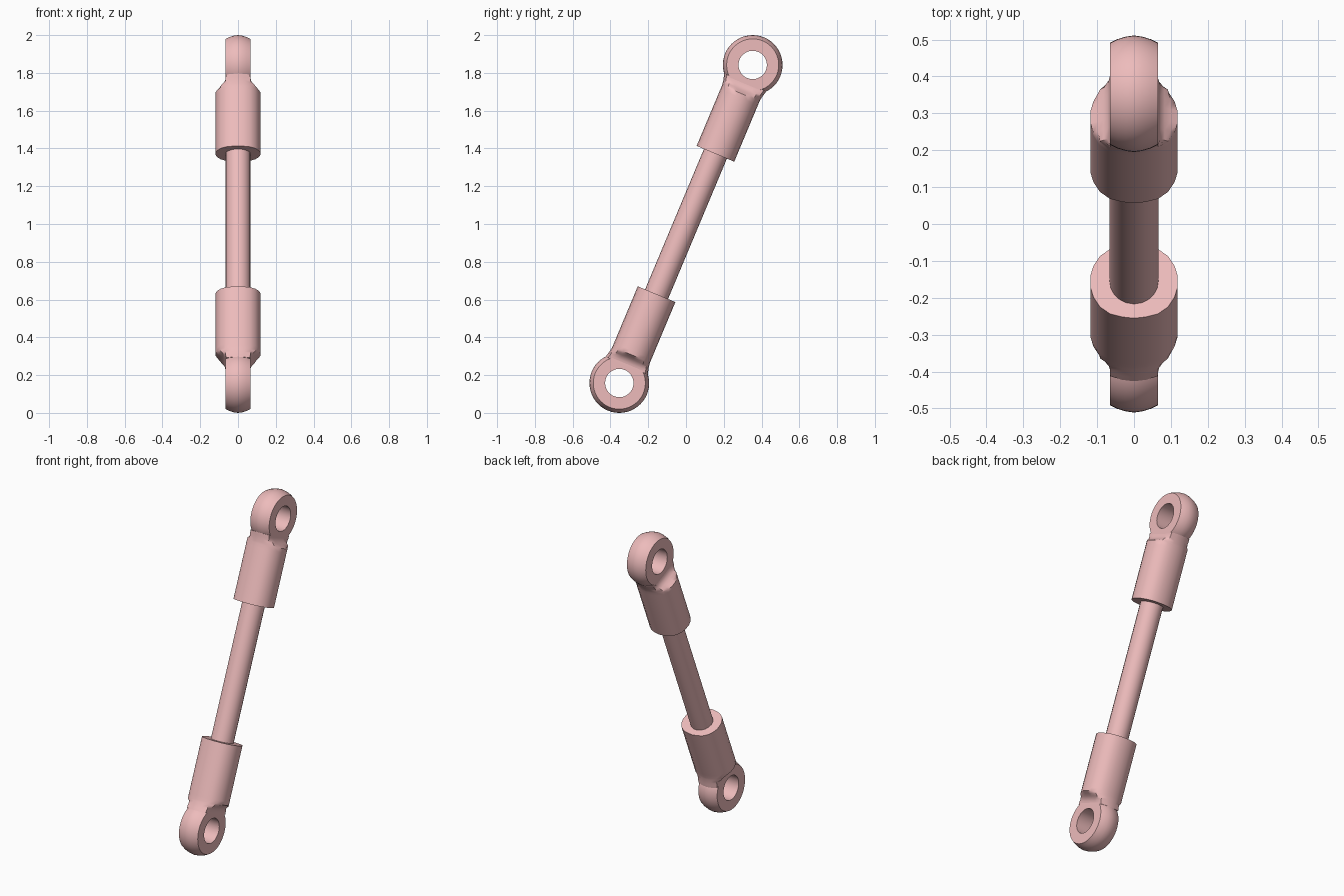
import bpy, bmesh, math

if "Cube" in bpy.data.objects:
    bpy.data.objects.remove(bpy.data.objects["Cube"])

# Slanted axis between the two eye centres
HALF_Y, HALF_Z = 0.353, 0.842
HALF_LEN = math.hypot(HALF_Y, HALF_Z)
S, C = HALF_Y / HALF_LEN, HALF_Z / HALF_LEN

mat = bpy.data.materials.new("pink")
mat.diffuse_color = (0.85, 0.5, 0.5, 1)
mat.use_nodes = True
mat.node_tree.nodes["Principled BSDF"].inputs["Base Color"].default_value = mat.diffuse_color


def place(x, v, u):
    """x across, v in the side plane, u along the link axis."""
    return (x, u * S + v * C, 1 + u * C - v * S)


def finish(name, bm, angle=35):
    bmesh.ops.recalc_face_normals(bm, faces=bm.faces)
    me = bpy.data.meshes.new(name)
    bm.to_mesh(me)
    bm.free()
    ob = bpy.data.objects.new(name, me)
    bpy.context.collection.objects.link(ob)
    me.materials.append(mat)
    bpy.ops.object.select_all(action='DESELECT')
    ob.select_set(True)
    bpy.context.view_layer.objects.active = ob
    bpy.ops.object.shade_smooth_by_angle(angle=math.radians(angle))


def loft(name, rings, closed=False):
    """Skin rings of points; closed joins last to first, otherwise cap ends."""
    bm = bmesh.new()
    vr = [[bm.verts.new(p) for p in r] for r in rings]
    n = len(vr[0])
    for i in range(len(vr) if closed else len(vr) - 1):
        a, b = vr[i], vr[(i + 1) % len(vr)]
        for j in range(n):
            k = (j + 1) % n
            bm.faces.new((a[j], a[k], b[k], b[j]))
    if not closed:
        bm.faces.new(vr[0])
        bm.faces.new(vr[-1])
    finish(name, bm)


# Rounded sleeve section, one quadrant mirrored to the full outline
quad = [(0, .108), (.033, .104), (.065, .095), (.092, .075), (.110, .046), (.118, .018)]
half = quad + [(x, -v) for x, v in reversed(quad)]
section = half + [(-x, v) for x, v in reversed(half[1:-1])]

# Sleeve stations: distance from eye centre, x limit, half width in side plane
stations = [(HALF_LEN - .403, .118, .108), (.215, .118, .108), (.185, .118, .108),
            (.163, .118, .108), (.152, .098, .109), (.142, .083, .111),
            (.130, .072, .113), (.116, .066, .117), (.100, .064, .1215)]

# Crowned eye profile: x, radius
eye = [(-.065, .075), (-.065, .138), (-.045, .148), (-.022, .155), (0, .158),
       (.022, .155), (.045, .148), (.065, .138), (.065, .075)]

for end, sgn in (("upper", 1), ("lower", -1)):
    # sleeve necking down into the eye
    loft(end + "_sleeve", [
        [place(max(-a, min(a, x)), v * b / .108, sgn * (HALF_LEN - d)) for x, v in section]
        for d, a, b in stations])
    # eye ring with through hole
    N = 48
    loft(end + "_eye", [
        [place(x, r * math.cos(t), sgn * HALF_LEN + r * math.sin(t)) for x, r in eye]
        for t in (2 * math.pi * i / N for i in range(N))], closed=True)

# Connecting rod
M = 20
loft("rod", [[place(.066 * math.cos(2 * math.pi * i / M), .066 * math.sin(2 * math.pi * i / M), u)
              for i in range(M)] for u in (-.43, .43)])
